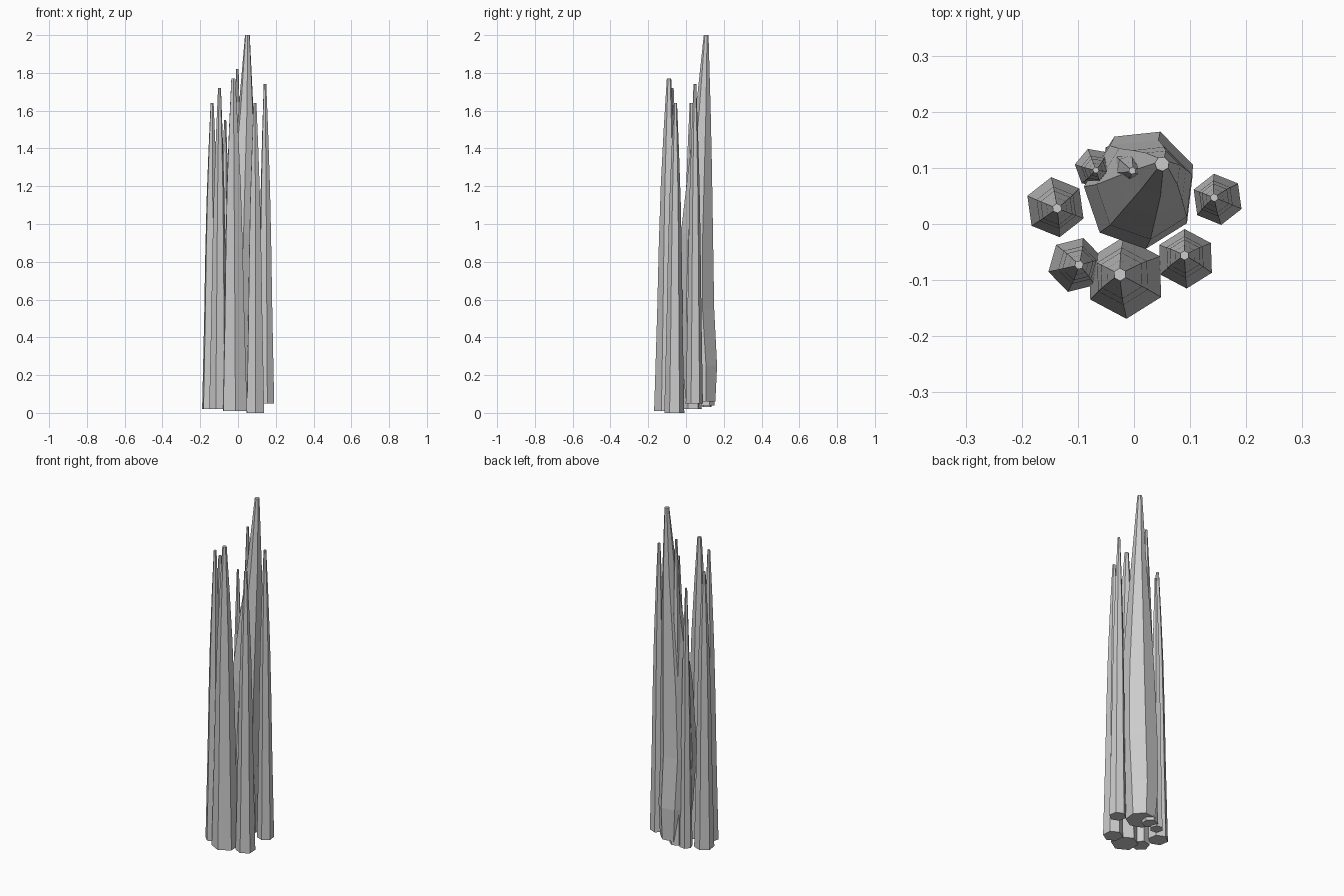
import bpy
import bmesh
from math import cos, sin, radians, tau

cube = bpy.data.objects.get("Cube")
if cube:
    bpy.data.objects.remove(cube, do_unlink=True)

stone = bpy.data.materials.new("grey_stone")
stone.use_nodes = True
stone.diffuse_color = (0.6, 0.6, 0.6, 1)
stone.node_tree.nodes["Principled BSDF"].inputs["Base Color"].default_value = (0.6, 0.6, 0.6, 1)


def column(name, rings, sides, phase):
    """Loft a flat-faced column through rings of (x, y, z, radius)."""
    bm = bmesh.new()
    loops = []
    for x, y, z, r in rings:
        angles = [radians(phase) + tau * i / sides for i in range(sides)]
        loops.append([bm.verts.new((x + r * cos(a), y + r * sin(a), z)) for a in angles])
    for low, high in zip(loops, loops[1:]):
        for i in range(sides):
            j = (i + 1) % sides
            bm.faces.new((low[i], low[j], high[j], high[i]))
    bm.faces.new(loops[0][::-1])
    bm.faces.new(loops[-1])
    mesh = bpy.data.meshes.new(name)
    bm.to_mesh(mesh)
    bm.free()
    mesh.materials.append(stone)
    obj = bpy.data.objects.new(name, mesh)
    bpy.context.collection.objects.link(obj)
    return obj


# Shared taper of the slim spires: height fraction, radius fraction
TAPER = [(0, 1), (0.1, 0.93), (0.3, 0.8), (0.5, 0.7), (0.68, 0.57), (0.85, 0.37), (1, 0.16)]


def spire(name, base, tip, radius, phase):
    rings = []
    for t, k in TAPER:
        x, y, z = (b + (e - b) * t for b, e in zip(base, tip))
        rings.append((x, y, z, radius * k))
    return column(name, rings, 6, phase)


# Large leaning spire at the back, bulging in the middle
column("main_spire", [
    (0.02, 0.08, 0.06, 0.08),
    (0.015, 0.075, 0.25, 0.095),
    (0.01, 0.055, 0.55, 0.1),
    (0.02, 0.06, 0.95, 0.088),
    (0.032, 0.077, 1.3, 0.064),
    (0.043, 0.092, 1.6, 0.041),
    (0.05, 0.107, 2.0, 0.013),
], 7, 19)

# Ring of slim spires around it
spire("front_spire", (-0.016, -0.096, 0.01), (-0.025, -0.09, 1.77), 0.073, 32)
spire("front_left_spire", (0.092, -0.062, 0.0), (0.09, -0.056, 1.64), 0.053, 32)
spire("left_spire", (0.149, 0.044, 0.05), (0.143, 0.047, 1.74), 0.046, 38)
spire("right_spire", (-0.14, 0.03, 0.02), (-0.137, 0.028, 1.64), 0.054, 38)
spire("front_right_spire", (-0.104, -0.073, 0.02), (-0.098, -0.073, 1.72), 0.05, 14)
spire("back_right_spire", (-0.07, 0.1, 0.03), (-0.068, 0.096, 1.55), 0.036, 50)
spire("back_spire", (-0.018, 0.11, 0.04), (-0.003, 0.095, 1.82), 0.042, 20)
